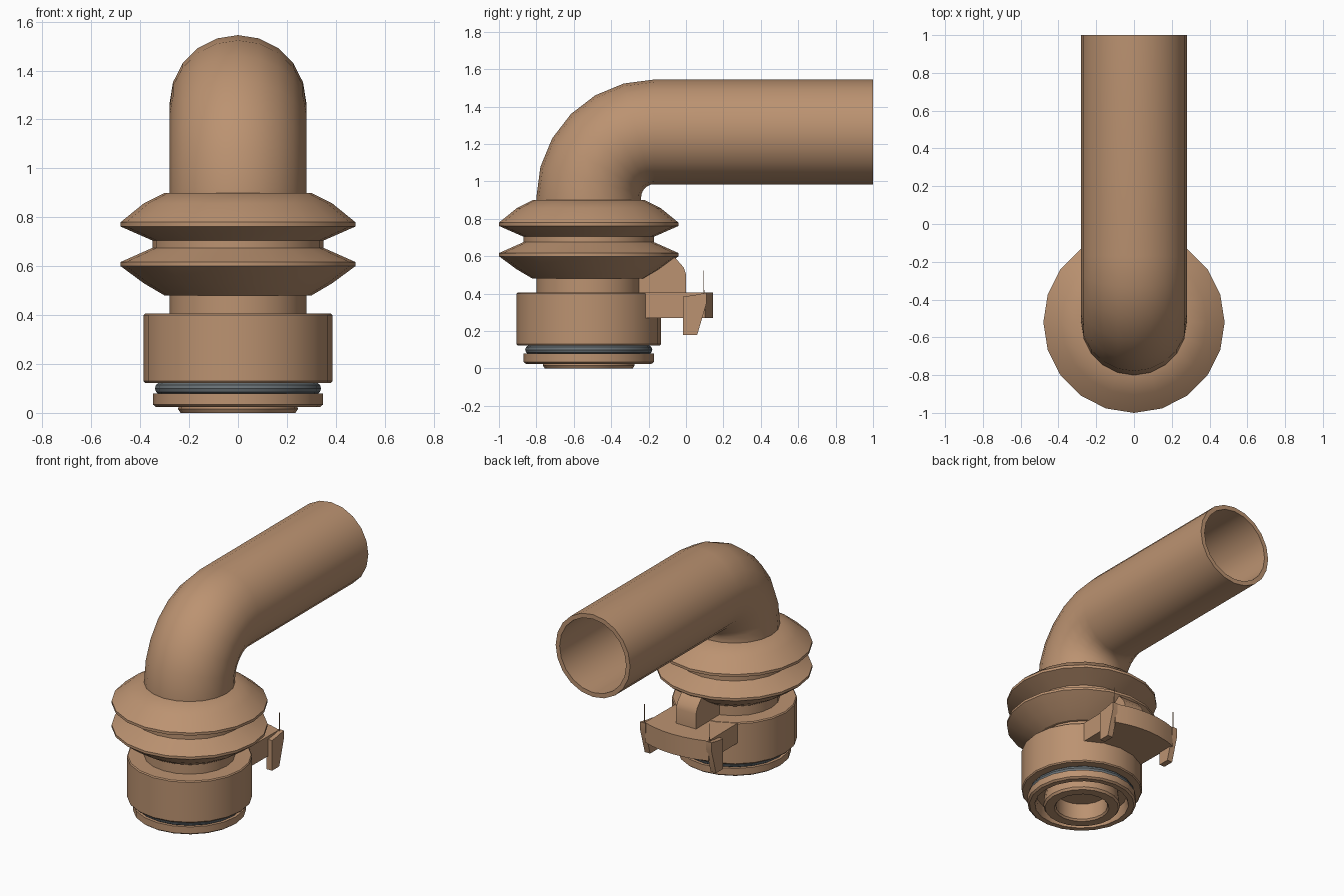
import bpy, bmesh, math
from mathutils import Vector

if "Cube" in bpy.data.objects:
    bpy.data.objects.remove(bpy.data.objects["Cube"])

SIDES = 20
AXIS_Y = -0.52


def material(name, rgb):
    m = bpy.data.materials.new(name)
    m.diffuse_color = (*rgb, 1)
    m.use_nodes = True
    m.node_tree.nodes["Principled BSDF"].inputs["Base Color"].default_value = m.diffuse_color
    return m


TAN = material("tan plastic", (0.50, 0.29, 0.165))
GREY = material("grey rubber", (0.14, 0.165, 0.18))


def finish(name, bm, mat, angle=30):
    bmesh.ops.recalc_face_normals(bm, faces=bm.faces)
    me = bpy.data.meshes.new(name)
    bm.to_mesh(me)
    bm.free()
    ob = bpy.data.objects.new(name, me)
    bpy.context.collection.objects.link(ob)
    me.materials.append(mat)
    bpy.ops.object.select_all(action='DESELECT')
    ob.select_set(True)
    bpy.context.view_layer.objects.active = ob
    bpy.ops.object.shade_smooth_by_angle(angle=math.radians(angle))
    return ob


def bridge(bm, a, b):
    n = len(a)
    for i in range(n):
        bm.faces.new((a[i], a[(i + 1) % n], b[(i + 1) % n], b[i]))


def lathe(name, profile, mat, closed=False):
    """Spin (radius, z) points about the vertical fitting axis."""
    bm = bmesh.new()
    rings = []
    for r, z in profile:
        rings.append([bm.verts.new((r * math.cos(t), AXIS_Y + r * math.sin(t), z))
                      for t in (math.tau * k / SIDES for k in range(SIDES))])
    for a, b in zip(rings, rings[1:]):
        bridge(bm, a, b)
    if closed:
        bridge(bm, rings[-1], rings[0])
    else:
        bm.faces.new(rings[0])
        bm.faces.new(rings[-1])
    return finish(name, bm, mat)


def prism(name, points, lo, hi, along, mat=TAN):
    """Extrude a 2D outline: (y, z) along x, or (x, y) along z."""
    bm = bmesh.new()
    place = (lambda p, d: (d, *p)) if along == 'x' else (lambda p, d: (*p, d))
    a, b = ([bm.verts.new(place(p, d)) for p in points] for d in (lo, hi))
    bridge(bm, a, b)
    bm.faces.new(a)
    bm.faces.new(b)
    return finish(name, bm, mat)


# Bent tube: rings swept through a 90 degree bend, outer and inner wall
def tube_rings(bm, radius):
    stations = [(AXIS_Y, 0.89, 0)]
    for k in range(7):
        t = math.radians(15 * k)
        stations.append((-0.17 - 0.35 * math.cos(t), 0.915 + 0.35 * math.sin(t), t))
    stations.append((1.0, 1.265, math.pi / 2))
    rings = []
    for y, z, t in stations:
        out = Vector((0, -math.cos(t), math.sin(t)))
        rings.append([bm.verts.new(Vector((0, y, z)) + radius *
                      (Vector((math.cos(s), 0, 0)) + out * math.sin(s)))
                      for s in (math.tau * k / SIDES for k in range(SIDES))])
    for a, b in zip(rings, rings[1:]):
        bridge(bm, a, b)
    return rings


bm = bmesh.new()
outer, inner = tube_rings(bm, 0.28), tube_rings(bm, 0.25)
bridge(bm, outer[-1], inner[-1])
bridge(bm, outer[0], inner[0])
finish("elbow_tube", bm, TAN)

# Bellows with two flared ribs
lathe("bellows", [(0.28, 0.48), (0.30, 0.48), (0.385, 0.53), (0.48, 0.60), (0.48, 0.617),
                  (0.35, 0.675), (0.35, 0.705), (0.48, 0.762), (0.48, 0.78),
                  (0.385, 0.857), (0.30, 0.90), (0.25, 0.90)], TAN)
lathe("neck", [(0.28, 0.39), (0.28, 0.50)], TAN)

# Collar, seal and stepped hollow base
lathe("collar", [(0.32, 0.122), (0.38, 0.122), (0.386, 0.13), (0.386, 0.40),
                 (0.38, 0.407), (0.25, 0.407)], TAN)
lathe("seal_ring", [(0.315 + 0.025 * math.cos(t), 0.10 + 0.025 * math.sin(t))
                    for t in (math.tau * k / 10 for k in range(10))], GREY, closed=True)
lathe("base_rim", [(0.31, 0.13), (0.31, 0.08), (0.348, 0.08), (0.348, 0.034), (0.335, 0.024),
                   (0.30, 0.024), (0.29, 0.06), (0.29, 0.13)], TAN, closed=True)
lathe("base_spigot", [(0.30, 0.10), (0.235, 0.10), (0.245, 0.015), (0.235, 0.0), (0.175, 0.0),
                      (0.165, 0.012), (0.165, 0.16), (0.30, 0.16)], TAN, closed=True)
lathe("inner_seal", [(0.17, 0.15), (0.09, 0.15), (0.09, 0.17), (0.17, 0.17)], GREY, closed=True)
lathe("inner_plug", [(0.10, 0.145), (0.10, 0.16)], TAN)

# Rear latch plate with a curved back edge, and the rib joining it to the neck
arc = [(0.665 * math.sin(t), AXIS_Y + 0.665 * math.cos(t))
       for t in (math.radians(-21 + 7 * k) for k in range(7))]
prism("latch_plate", [(-0.235, -0.24)] + arc + [(0.235, -0.24)], 0.27, 0.405, 'z')
prism("latch_rib", [(-0.30, 0.39), (0, 0.39), (0, 0.505), (-0.012, 0.54), (-0.06, 0.595),
                    (-0.10, 0.61), (-0.30, 0.61)], -0.075, 0.075, 'x')

# Hooked legs and thin pins on both sides of the latch
for side, s in (("right", 1), ("left", -1)):
    prism("latch_leg_" + side, [(-0.017, 0.18), (0.06, 0.18), (0.11, 0.35), (0.11, 0.405),
                                (0.03, 0.39), (-0.017, 0.385)], s * 0.228, s * 0.268, 'x')
    prism("latch_pin_" + side, [(0.092, 0.39), (0.098, 0.39), (0.096, 0.525), (0.094, 0.525)],
          s * 0.243, s * 0.247, 'x')
